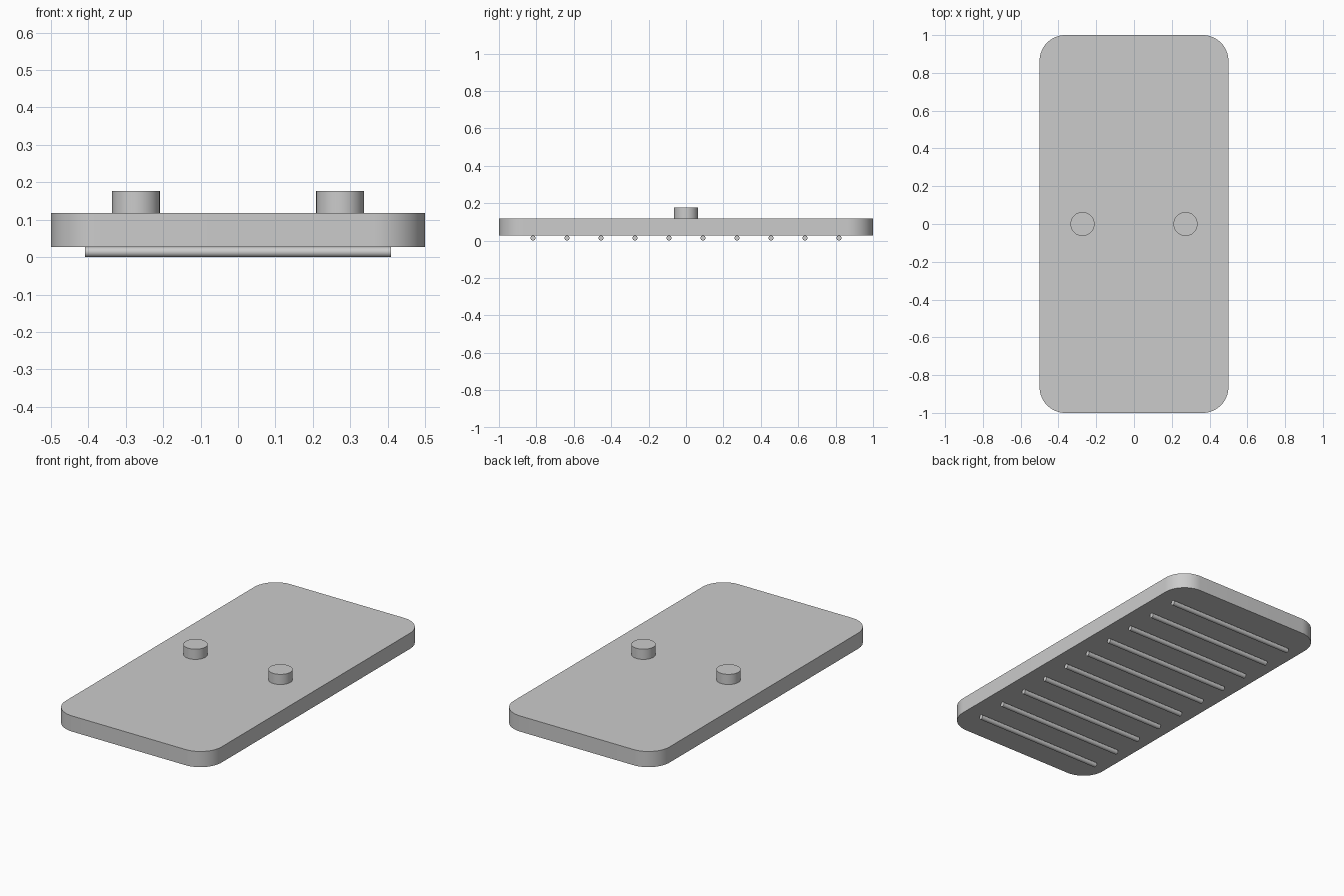
import bpy
import bmesh
import math

cube = bpy.data.objects.get("Cube")
if cube:
    bpy.data.objects.remove(cube, do_unlink=True)

# Proportions: the plate is 11 x 22 units and its length is 2
U = 1 / 11
ROD_R = 0.15 * U
PLATE_BOTTOM = 2 * ROD_R
PLATE_TOP = PLATE_BOTTOM + U

grey = bpy.data.materials.new("light grey")
grey.use_nodes = True
colour = (0.6, 0.6, 0.6, 1)
grey.diffuse_color = colour
grey.node_tree.nodes["Principled BSDF"].inputs["Base Color"].default_value = colour


def finish(obj, name):
    obj.name = name
    obj.data.materials.append(grey)
    bpy.ops.object.select_all(action="DESELECT")
    obj.select_set(True)
    bpy.context.view_layer.objects.active = obj
    bpy.ops.object.shade_smooth_by_angle(angle=math.radians(30))


def cylinder(name, radius, depth, location, rotation=(0, 0, 0), sides=48):
    bpy.ops.mesh.primitive_cylinder_add(vertices=sides, radius=radius, depth=depth,
                                        location=location, rotation=rotation)
    finish(bpy.context.object, name)


# Plate with rounded vertical corners
mesh = bpy.data.meshes.new("plate")
bm = bmesh.new()
bmesh.ops.create_cube(bm, size=1)
for v in bm.verts:
    v.co.x *= 11 * U
    v.co.y *= 22 * U
    v.co.z = PLATE_TOP if v.co.z > 0 else PLATE_BOTTOM
corners = [e for e in bm.edges if abs(e.verts[0].co.z - e.verts[1].co.z) > U / 2]
bmesh.ops.bevel(bm, geom=corners, offset=1.5 * U, offset_type="OFFSET",
                segments=16, profile=0.5, affect="EDGES")
bm.to_mesh(mesh)
bm.free()
plate = bpy.data.objects.new("plate", mesh)
bpy.context.collection.objects.link(plate)
finish(plate, "plate")

# Two round pegs on top
PEG_H = 0.65 * U
for side, label in ((1, "left"), (-1, "right")):
    cylinder(f"{label}_peg", 0.7 * U, PEG_H, (side * 3 * U, 0, PLATE_TOP + PEG_H / 2))

# Ten grip rods running across the underside
for i in range(10):
    cylinder(f"grip_rod_{i + 1}", ROD_R, 9 * U, (0, (2 * i - 9) * U, ROD_R),
             (0, math.pi / 2, 0), sides=32)
